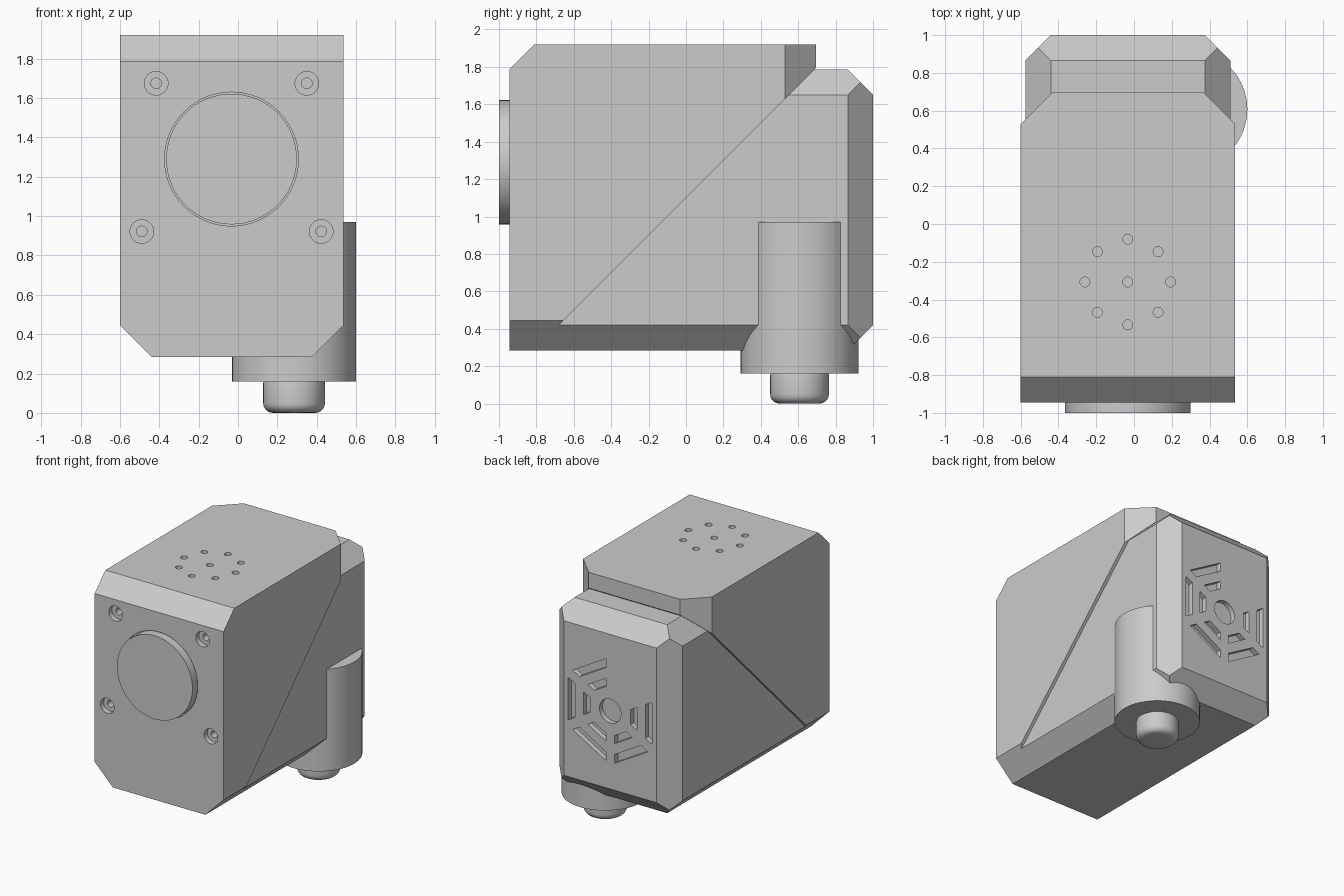
import bpy, bmesh
from math import pi, tan, sin, cos, radians
from mathutils import Vector, Matrix

if "Cube" in bpy.data.objects:
    bpy.data.objects.remove(bpy.data.objects["Cube"])

grey = bpy.data.materials.new("light grey plastic")
grey.use_nodes = True
colour = (0.6, 0.6, 0.6, 1)
grey.diffuse_color = colour
grey.node_tree.nodes["Principled BSDF"].inputs["Base Color"].default_value = colour

CX = -0.033          # middle of the housing
FOOT = (0.285, 0.607)  # axis of the foot


def make(name, bm):
    bmesh.ops.recalc_face_normals(bm, faces=bm.faces)
    mesh = bpy.data.meshes.new(name)
    bm.to_mesh(mesh)
    bm.free()
    mesh.materials.append(grey)
    ob = bpy.data.objects.new(name, mesh)
    bpy.context.collection.objects.link(ob)
    return ob


def trimmed_box(name, lo, hi, cuts):
    """Box with corners sliced off; each cut is a (point, outward normal)."""
    lo, hi = Vector(lo), Vector(hi)
    bm = bmesh.new()
    bmesh.ops.create_cube(bm, size=1)
    for v in bm.verts:
        v.co = (lo + hi) / 2 + v.co * (hi - lo)
    for point, normal in cuts:
        geom = bm.verts[:] + bm.edges[:] + bm.faces[:]
        bmesh.ops.bisect_plane(bm, geom=geom, plane_co=point, plane_no=normal,
                               clear_outer=True)
        bmesh.ops.holes_fill(bm, edges=[e for e in bm.edges if e.is_boundary])
    return make(name, bm)


def rod(name, centre, radius, depth, axis="Z", sides=48):
    bm = bmesh.new()
    turn = Matrix.Rotation(pi / 2, 4, "X") if axis == "Y" else Matrix()
    bmesh.ops.create_cone(bm, cap_ends=True, segments=sides, radius1=radius,
                          radius2=radius, depth=depth,
                          matrix=Matrix.Translation(centre) @ turn)
    return make(name, bm)


def carve(target, cutter):
    mod = target.modifiers.new("carve", "BOOLEAN")
    mod.operation, mod.solver, mod.object = "DIFFERENCE", "EXACT", cutter
    bpy.context.view_layer.objects.active = target
    bpy.ops.object.modifier_apply(modifier=mod.name)
    bpy.data.objects.remove(cutter)


def smooth(ob):
    bpy.ops.object.select_all(action="DESELECT")
    ob.select_set(True)
    bpy.context.view_layer.objects.active = ob
    bpy.ops.object.shade_smooth_by_angle(angle=radians(35))


# Front cover: bevelled block, sliced along the diagonal seam
cuts = [((0, -0.945, 1.785), (0, -1, 1)), ((0, 0, 1.1), (0, 1, -1))]
for x, s in ((-0.60, -1), (0.535, 1)):
    cuts += [((x, 0, 0.445), (s, 0, -1)), ((x, 0.53, 0), (s, 1, 0))]
cover = trimmed_box("front_cover", (-0.60, -0.945, 0.285), (0.535, 0.695, 1.92), cuts)

# Rear housing: slightly narrower, bevelled on the back, top and bottom
cuts = [((0, 1, 1.65), (0, 1, 1)), ((0, 1, 0.42), (0, 1, -1))]
for x, s in ((-0.575, -1), (0.51, 1)):
    cuts += [((x, 0, 1.65), (s, 0, 1)), ((x, 0, 0.42), (s, 0, -1)),
             ((x, 0.865, 0), (s, 1, 0))]
housing = trimmed_box("rear_housing", (-0.575, -0.815, 0.285), (0.51, 1, 1.785), cuts)

# Front disc with a thin gap around it
carve(cover, rod("cutter", (CX, -0.945, 1.29), 0.34, 0.05, "Y", 64))
smooth(rod("front_disc", (CX, -0.95, 1.29), 0.332, 0.1, "Y", 64))

# Counterbored screw holes
for dx, z in ((0.383, 1.675), (0.456, 0.922)):
    for s in (-1, 1):
        carve(cover, rod("cutter", (CX + s * dx, -0.945, z), 0.06, 0.08, "Y", 32))
        carve(cover, rod("cutter", (CX + s * dx, -0.945, z), 0.027, 0.2, "Y", 24))

# Ring of small holes in the top
for i in range(9):
    r = 0.227 if i else 0
    spot = (CX + r * sin(i * pi / 4), -0.307 + r * cos(i * pi / 4), 1.92)
    carve(cover, rod("cutter", spot, 0.026, 0.12, sides=24))


# Hexagonal grille in the back
def slot(inner, outer, angle, gap=0.045, deep=0.04):
    bm = bmesh.new()
    ring = []
    for a, s in ((inner, -1), (outer, -1), (outer, 1), (inner, 1)):
        ring.append(bm.verts.new((a, 1 - deep, s * (a * tan(pi / 6) - gap))))
    face = bm.faces.new(ring)
    extra = bmesh.ops.extrude_face_region(bm, geom=[face])["geom"]
    bmesh.ops.translate(bm, verts=[v for v in extra if isinstance(v, bmesh.types.BMVert)],
                        vec=(0, 2 * deep, 0))
    bm.transform(Matrix.Translation((CX, 0, 1.04)) @ Matrix.Rotation(angle, 4, "Y"))
    return make("cutter", bm)


for i in range(6):
    carve(housing, slot(0.31, 0.37, i * pi / 3))
    carve(housing, slot(0.18, 0.235, i * pi / 3))
carve(housing, rod("cutter", (CX, 1, 1.04), 0.095, 0.08, "Y", 40))

# Foot post, and the rounded pin below it
smooth(rod("foot_post", (*FOOT, 0.565), 0.315, 0.81, sides=64))
pin = rod("foot_pin", (*FOOT, 0.1), 0.157, 0.2)
bevel = pin.modifiers.new("rounding", "BEVEL")
bevel.width, bevel.segments, bevel.limit_method = 0.05, 5, "ANGLE"
bpy.context.view_layer.objects.active = pin
bpy.ops.object.modifier_apply(modifier="rounding")
smooth(pin)

for ob in (cover, housing):
    smooth(ob)
